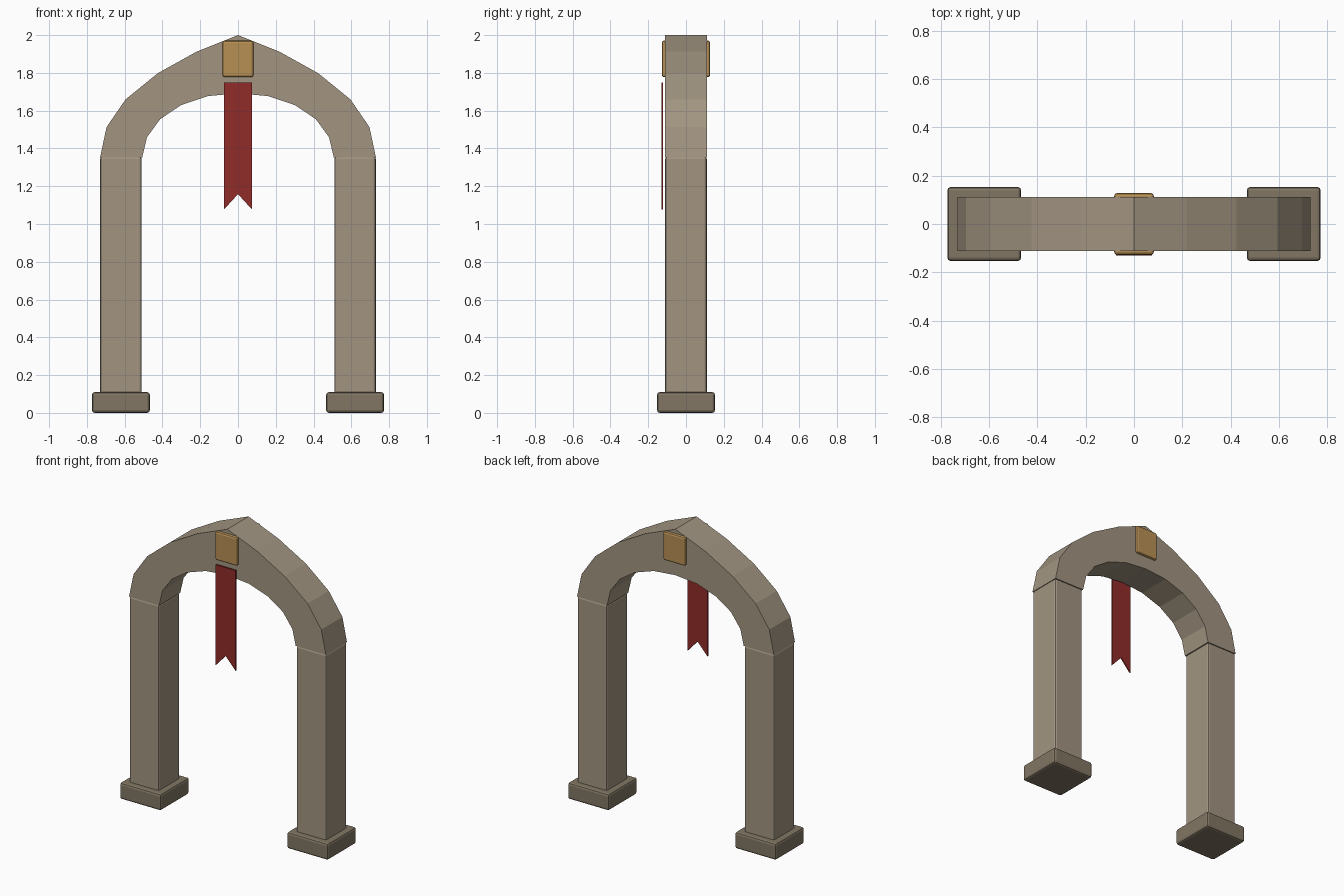
import bpy, bmesh

if "Cube" in bpy.data.objects:
    bpy.data.objects.remove(bpy.data.objects["Cube"])


def material(name, rgb):
    m = bpy.data.materials.new(name)
    m.diffuse_color = (*rgb, 1)
    m.use_nodes = True
    m.node_tree.nodes["Principled BSDF"].inputs["Base Color"].default_value = m.diffuse_color
    return m


stone = material("stone", (0.36, 0.30, 0.22))
dark_stone = material("dark_stone", (0.22, 0.18, 0.125))
gold = material("gold", (0.48, 0.28, 0.09))
red = material("red_cloth", (0.28, 0.025, 0.022))


def box(name, center, size, bevel, mat):
    bpy.ops.mesh.primitive_cube_add(size=1, location=center)
    ob = bpy.context.object
    ob.name = name
    ob.scale = size
    bpy.ops.object.transform_apply(location=False, rotation=False, scale=True)
    mod = ob.modifiers.new("bevel", "BEVEL")
    mod.width = bevel
    mod.segments = 2
    ob.data.materials.append(mat)
    return ob


def extrude_profile(name, points, y0, y1, mat):
    """Extrude an outline in the xz plane from y0 to y1."""
    bm = bmesh.new()
    face = bm.faces.new([bm.verts.new((x, y0, z)) for x, z in points])
    ext = bmesh.ops.extrude_face_region(bm, geom=[face])
    moved = [g for g in ext["geom"] if isinstance(g, bmesh.types.BMVert)]
    bmesh.ops.translate(bm, verts=moved, vec=(0, y1 - y0, 0))
    bmesh.ops.recalc_face_normals(bm, faces=bm.faces)
    me = bpy.data.meshes.new(name)
    bm.to_mesh(me)
    bm.free()
    me.materials.append(mat)
    ob = bpy.data.objects.new(name, me)
    bpy.context.collection.objects.link(ob)
    return ob


# Pillars and their footings
for side, s in (("left", -1), ("right", 1)):
    box(f"{side}_footing", (s * 0.62, 0, 0.055), (0.306, 0.306, 0.11), 0.014, dark_stone)
    box(f"{side}_pillar", (s * 0.62, 0, 0.705), (0.22, 0.22, 1.30), 0.012, stone)

# Pointed arch: half outlines from springing to apex, mirrored in x
outer = [(0.73, 1.353), (0.696, 1.513), (0.595, 1.66), (0.425, 1.798), (0.22, 1.912)]
inner = [(0.507, 1.353), (0.482, 1.459), (0.412, 1.555), (0.302, 1.629), (0.16, 1.677)]


def full(half, apex):
    return half + [(0, apex)] + [(-x, z) for x, z in reversed(half)]


extrude_profile("arch", full(outer, 2.0) + full(inner, 1.692)[::-1], -0.112, 0.112, stone)

# Keystone block
box("keystone", (0, 0, 1.874), (0.164, 0.256, 0.194), 0.012, gold)

# Swallow-tailed banner
extrude_profile("banner", [(-0.074, 1.75), (-0.074, 1.077), (0, 1.158),
                           (0.074, 1.077), (0.074, 1.75)], -0.131, -0.122, red)
